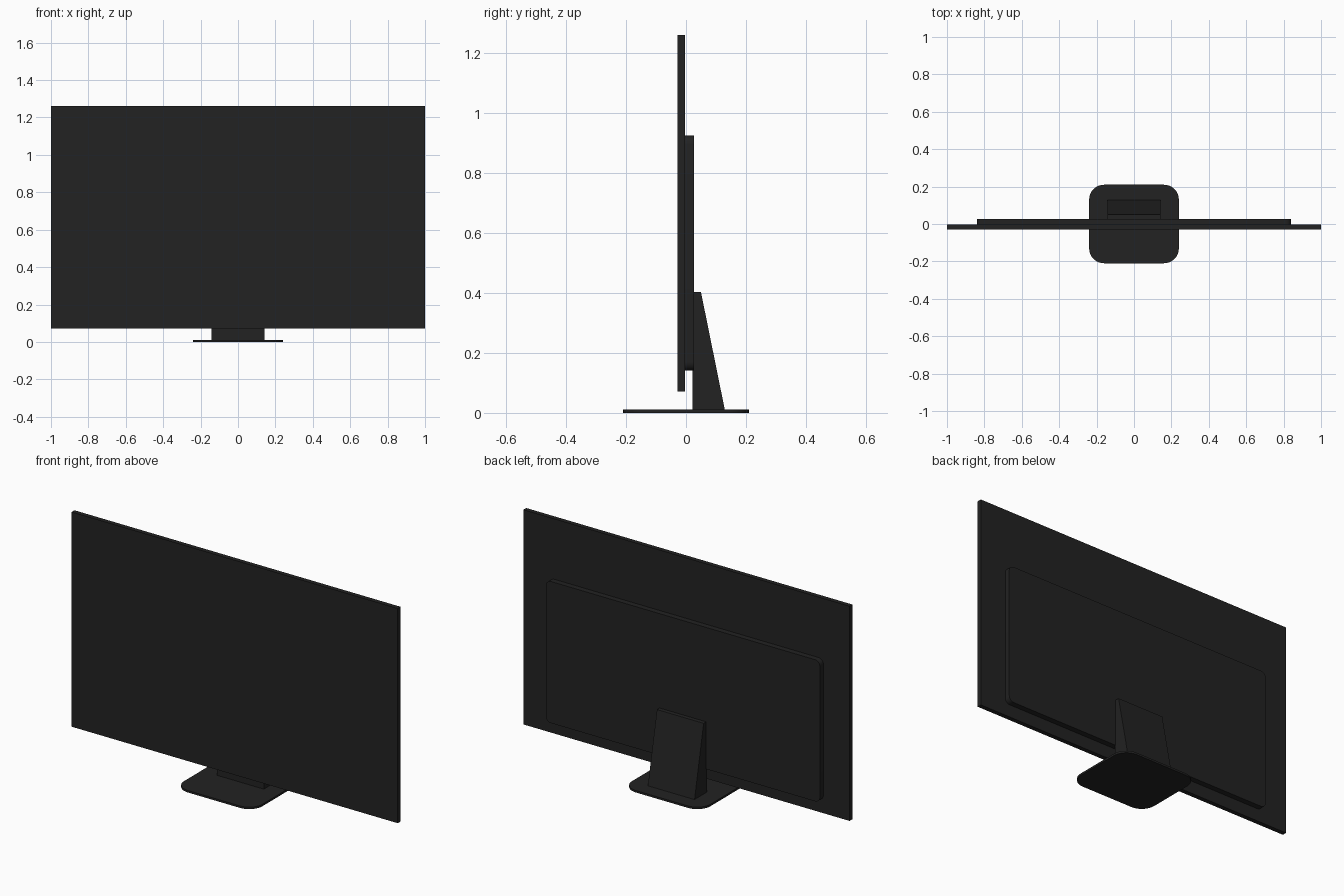
import bpy, bmesh, math
from mathutils import Matrix, Vector

cube = bpy.data.objects.get("Cube")
if cube:
    bpy.data.objects.remove(cube, do_unlink=True)

black = bpy.data.materials.new("charcoal_black")
black.use_nodes = True
COLOUR = (0.016, 0.016, 0.016, 1)
black.diffuse_color = COLOUR
black.node_tree.nodes["Principled BSDF"].inputs["Base Color"].default_value = COLOUR


def finish(name, bm):
    bmesh.ops.recalc_face_normals(bm, faces=bm.faces)
    mesh = bpy.data.meshes.new(name)
    bm.to_mesh(mesh)
    bm.free()
    mesh.materials.append(black)
    obj = bpy.data.objects.new(name, mesh)
    bpy.context.collection.objects.link(obj)
    bpy.ops.object.select_all(action="DESELECT")
    obj.select_set(True)
    bpy.context.view_layer.objects.active = obj
    bpy.ops.object.shade_smooth_by_angle(angle=math.radians(30))
    return obj


def slab(name, low, high, axis=2, radius=0.0, segments=6):
    """Box between two corners, with the edges along one axis rounded."""
    low, high = Vector(low), Vector(high)
    bm = bmesh.new()
    bmesh.ops.create_cube(bm, size=1)
    bmesh.ops.transform(bm, verts=bm.verts, matrix=Matrix.Translation((low + high) / 2)
                        @ Matrix.Diagonal((*(high - low), 1)))
    if radius:
        edges = [e for e in bm.edges
                 if abs(e.verts[0].co[axis] - e.verts[1].co[axis]) > 1e-5]
        bmesh.ops.bevel(bm, geom=edges, offset=radius, offset_type="OFFSET",
                        segments=segments, profile=0.5, affect="EDGES")
    return finish(name, bm)


def wedge(name, profile, half_width):
    """Side profile in y and z, extruded across x."""
    bm = bmesh.new()
    face = bm.faces.new([bm.verts.new((-half_width, y, z)) for y, z in profile])
    grown = bmesh.ops.extrude_face_region(bm, geom=[face])["geom"]
    moved = [v for v in grown if isinstance(v, bmesh.types.BMVert)]
    bmesh.ops.translate(bm, verts=moved, vec=(2 * half_width, 0, 0))
    return finish(name, bm)


# Thin display panel
slab("display_panel", (-1, -0.029, 0.071), (1, -0.004, 1.261))

# Shallow electronics housing on the back
slab("rear_housing", (-0.84, -0.005, 0.141), (0.84, 0.027, 0.926), axis=1, radius=0.03)

# Tapered stand neck
wedge("stand_neck", [(0.022, 0.008), (0.13, 0.008), (0.05, 0.403), (0.022, 0.403)], 0.143)

# Rounded foot plate
slab("stand_base", (-0.24, -0.21, 0), (0.24, 0.21, 0.011), radius=0.08, segments=8)
